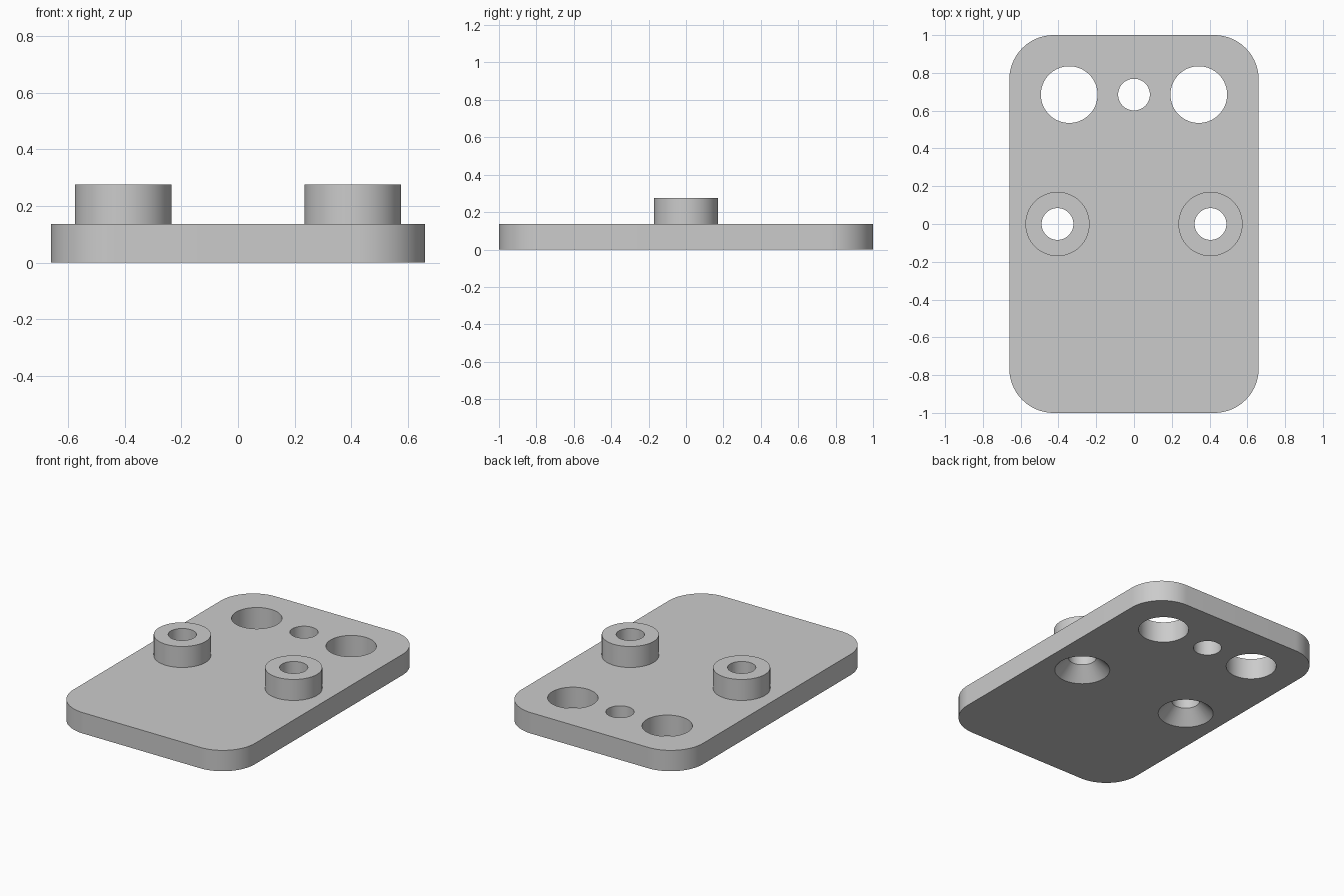
import bpy
import bmesh
from mathutils import Matrix

if "Cube" in bpy.data.objects:
    bpy.data.objects.remove(bpy.data.objects["Cube"], do_unlink=True)

WIDTH, LENGTH, THICK = 1.32, 2.0, 0.137
CORNER = 0.235
BOSS_X, BOSS_R, BOSS_TOP = 0.405, 0.17, 0.275
BORE_R, SINK_R, SINK_DEPTH = 0.084, 0.165, 0.085
HOLE_Y, HOLE_X, HOLE_R = 0.685, 0.343, 0.15
SIDES = 96

grey = bpy.data.materials.new("plain grey")
grey.use_nodes = True
colour = (0.6, 0.6, 0.6, 1)
grey.diffuse_color = colour
grey.node_tree.nodes["Principled BSDF"].inputs["Base Color"].default_value = colour


def finish(name, bm):
    mesh = bpy.data.meshes.new(name)
    bm.to_mesh(mesh)
    bm.free()
    mesh.materials.append(grey)
    obj = bpy.data.objects.new(name, mesh)
    bpy.context.collection.objects.link(obj)
    return obj


def cone(name, x, y, z0, z1, r0, r1):
    """Upright round solid from z0 to z1, radius r0 below and r1 above."""
    bm = bmesh.new()
    bmesh.ops.create_cone(bm, cap_ends=True, segments=SIDES, radius1=r0, radius2=r1,
                          depth=z1 - z0,
                          matrix=Matrix.Translation((x, y, (z0 + z1) / 2)))
    return finish(name, bm)


def combine(target, tool, operation):
    """Apply a boolean with the tool, then discard the tool."""
    mod = target.modifiers.new(tool.name, "BOOLEAN")
    mod.operation = operation
    mod.solver = "EXACT"
    mod.object = tool
    bpy.context.view_layer.objects.active = target
    bpy.ops.object.modifier_apply(modifier=mod.name)
    bpy.data.objects.remove(tool, do_unlink=True)


# Plate with rounded upright corners
bm = bmesh.new()
bmesh.ops.create_cube(bm, size=1, matrix=Matrix.Translation((0, 0, THICK / 2))
                      @ Matrix.Diagonal((WIDTH, LENGTH, THICK, 1)))
uprights = [e for e in bm.edges if abs(e.verts[0].co.z - e.verts[1].co.z) > THICK / 2]
bmesh.ops.bevel(bm, geom=uprights, offset=CORNER, segments=24, profile=0.5,
                affect="EDGES")
plate = finish("mounting_plate", bm)

# Raised bosses, bored through and countersunk from below
for side in (-1, 1):
    x = side * BOSS_X
    combine(plate, cone("boss", x, 0, THICK / 2, BOSS_TOP, BOSS_R, BOSS_R), "UNION")
    combine(plate, cone("bore", x, 0, -0.1, BOSS_TOP + 0.1, BORE_R, BORE_R), "DIFFERENCE")
    slope = (SINK_R - BORE_R) / SINK_DEPTH
    over = 0.02
    combine(plate, cone("countersink", x, 0, -over, SINK_DEPTH + over,
                        SINK_R + slope * over, BORE_R - slope * over), "DIFFERENCE")

# Row of through holes near the back edge
for x, r in ((-HOLE_X, HOLE_R), (0, BORE_R), (HOLE_X, HOLE_R)):
    combine(plate, cone("hole", x, HOLE_Y, -0.1, THICK + 0.1, r, r), "DIFFERENCE")

# Smooth curved walls, sharp rims
bpy.ops.object.select_all(action="DESELECT")
plate.select_set(True)
bpy.context.view_layer.objects.active = plate
bpy.ops.object.shade_smooth_by_angle(angle=0.5)
